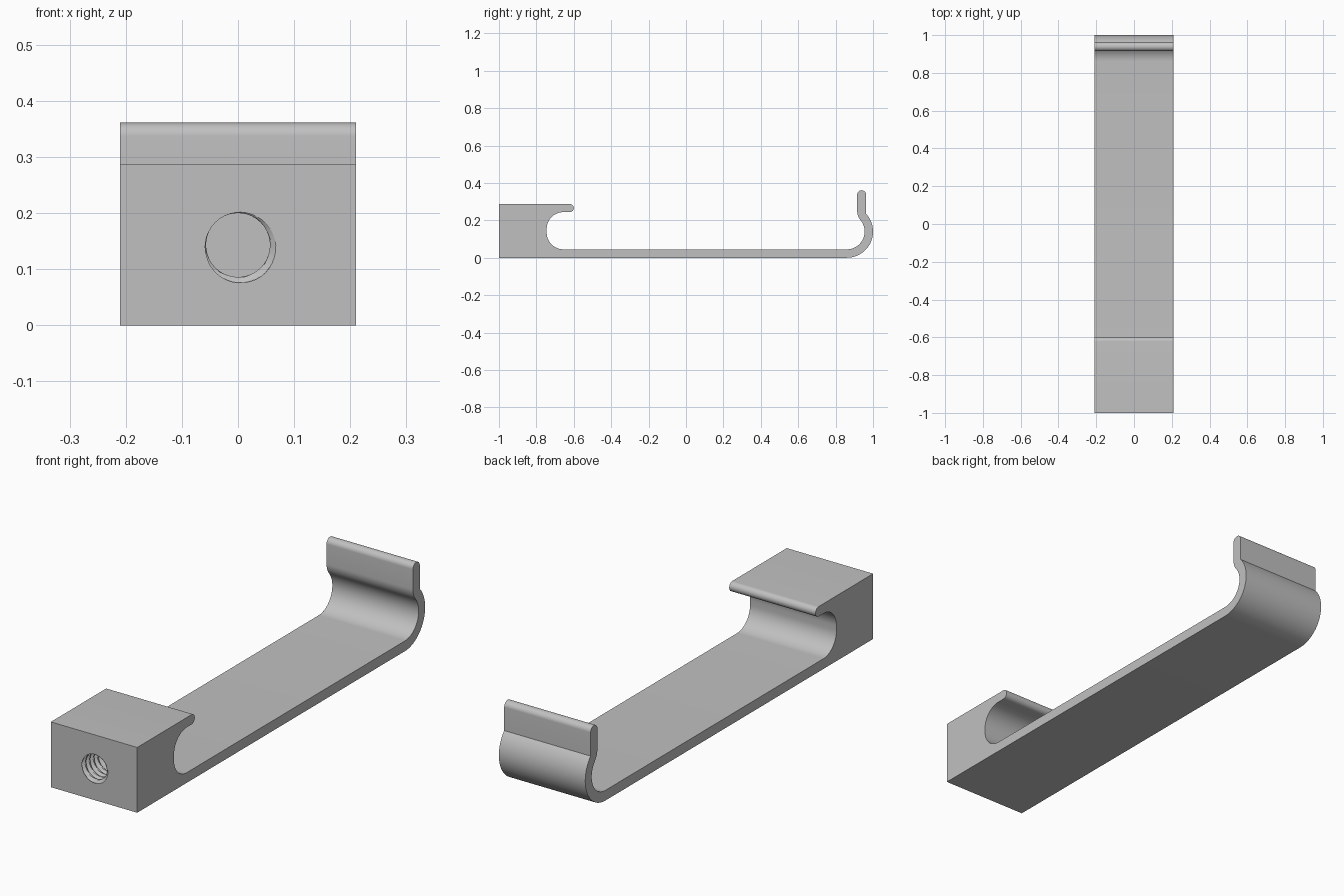
import bpy, bmesh
from math import sin, cos, pi, radians, tau

cube = bpy.data.objects.get("Cube")
if cube:
    bpy.data.objects.remove(cube, do_unlink=True)

HALF_WIDTH = 0.21

grey = bpy.data.materials.new("plain grey")
grey.use_nodes = True
colour = (0.53, 0.53, 0.53, 1)
grey.diffuse_color = colour
grey.node_tree.nodes["Principled BSDF"].inputs["Base Color"].default_value = colour


def arc(cy, cz, r, start, end, steps=20):
    """Points on an arc in the side plane, angles in degrees."""
    angles = [radians(start + (end - start) * i / steps) for i in range(steps + 1)]
    return [(cy + r * cos(a), cz + r * sin(a)) for a in angles]


def make_object(name, bm):
    bmesh.ops.recalc_face_normals(bm, faces=bm.faces[:])
    mesh = bpy.data.meshes.new(name)
    bm.to_mesh(mesh)
    bm.free()
    mesh.materials.append(grey)
    obj = bpy.data.objects.new(name, mesh)
    bpy.context.collection.objects.link(obj)
    return obj


# Side profile: base strip, curled hook, slot, block with rounded lip
profile = [(-1, 0)]
profile += arc(0.86, 0.14, 0.14, -90, 42.6, 28)         # outside of hook
profile += arc(0.939, 0.337, 0.024, 0, 180)             # rounded hook tip
profile += arc(0.992, 0.2505, 0.077, 180, 220, 10)      # bulge inside hook
profile += arc(0.86, 0.14, 0.095, 40, -90, 28)[1:]      # inside of hook
profile += arc(-0.655, 0.135, 0.09, 270, 180)           # slot lower corner
profile += arc(-0.655, 0.154, 0.09, 180, 90)            # slot upper corner
profile += arc(-0.6215, 0.2655, 0.0215, -90, 90)        # lip end
profile += [(-1, 0.287)]

bm = bmesh.new()
face = bm.faces.new([bm.verts.new((-HALF_WIDTH, y, z)) for y, z in profile])
side = bmesh.ops.extrude_face_region(bm, geom=[face])
moved = [v for v in side["geom"] if isinstance(v, bmesh.types.BMVert)]
bmesh.ops.translate(bm, verts=moved, vec=(2 * HALF_WIDTH, 0, 0))
bracket = make_object("clip_bracket", bm)

# Threaded hole cutter: radius follows a right-handed helix
HOLE_Z, MINOR, MAJOR, PITCH = 0.143, 0.057, 0.07, 0.028
SEGMENTS, STEPS, DEPTH = 40, 8, 0.2
rows = int((DEPTH + PITCH) / PITCH * STEPS)
bm = bmesh.new()
rings = []
for j in range(rows + 1):
    y = -1 - PITCH * 0.93 + j * PITCH / STEPS
    ring = []
    for i in range(SEGMENTS):
        a = tau * i / SEGMENTS
        phase = ((y + 1) / PITCH + (a + pi / 4) / tau) % 1
        offset = min(phase, 1 - phase)
        r = MINOR + (MAJOR - MINOR) * min(1, max(0, (0.38 - offset) / 0.32))
        ring.append(bm.verts.new((r * cos(a), y, HOLE_Z + r * sin(a))))
    rings.append(ring)
for low, high in zip(rings, rings[1:]):
    for i in range(SEGMENTS):
        k = (i + 1) % SEGMENTS
        bm.faces.new((low[i], low[k], high[k], high[i]))
bm.faces.new(rings[0])
bm.faces.new(rings[-1])
cutter = make_object("thread_cutter", bm)
cutter.hide_render = True

# Cut the hole, then drop the cutter
cut = bracket.modifiers.new("threaded_hole", 'BOOLEAN')
cut.operation = 'DIFFERENCE'
cut.solver = 'EXACT'
cut.object = cutter
bpy.ops.object.select_all(action='DESELECT')
bracket.select_set(True)
bpy.context.view_layer.objects.active = bracket
bpy.ops.object.modifier_apply(modifier=cut.name)
bpy.data.objects.remove(cutter, do_unlink=True)
bpy.ops.object.shade_smooth_by_angle(angle=radians(25))
